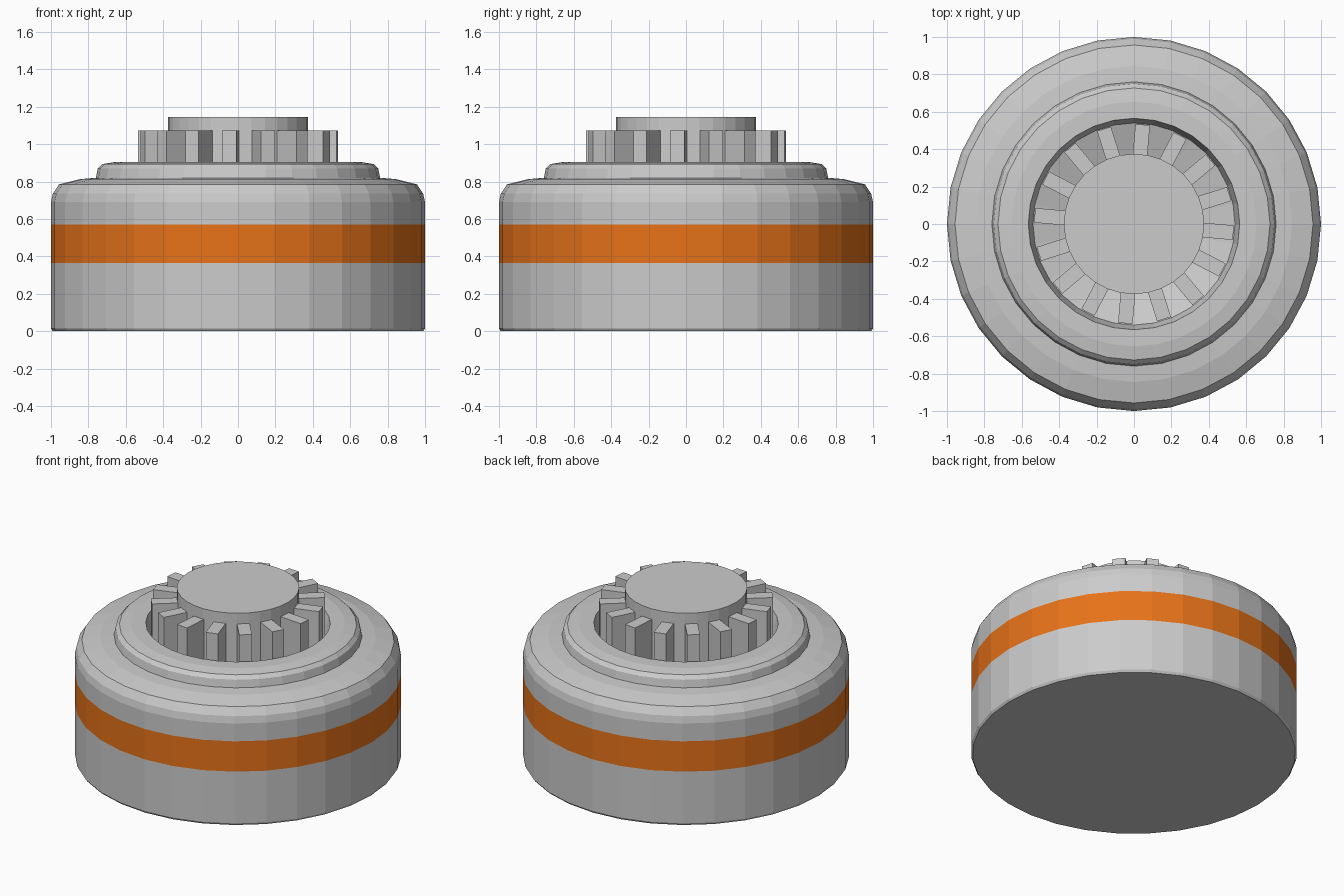
import bpy, bmesh
from math import cos, sin, tau, radians
from mathutils import Matrix

if "Cube" in bpy.data.objects:
    bpy.data.objects.remove(bpy.data.objects["Cube"])

SIDES = 32


def lathe(name, profile, color=None):
    """Spin (radius, z) points, listed from the bottom up the outside."""
    bm = bmesh.new()
    rings = [[bm.verts.new((r * cos(tau * i / SIDES), r * sin(tau * i / SIDES), z))
              for i in range(SIDES)] for r, z in profile]
    for a, b in zip(rings, rings[1:]):
        for i in range(SIDES):
            j = (i + 1) % SIDES
            bm.faces.new((a[i], a[j], b[j], b[i]))
    bmesh.ops.remove_doubles(bm, verts=bm.verts, dist=1e-5)
    return finish(name, bm, color)


def finish(name, bm, color=None):
    mesh = bpy.data.meshes.new(name)
    bm.to_mesh(mesh)
    bm.free()
    obj = bpy.data.objects.new(name, mesh)
    bpy.context.collection.objects.link(obj)
    if color:
        mat = bpy.data.materials.new(name + "_color")
        mat.diffuse_color = color
        mat.use_nodes = True
        mat.node_tree.nodes["Principled BSDF"].inputs["Base Color"].default_value = mat.diffuse_color
        mesh.materials.append(mat)
    return obj


# Lower housing with a slightly eased bottom edge
lathe("lower_housing", [(0, 0), (0.99, 0), (1, 0.015), (1, 0.365)])

# Flush orange stripe
lathe("orange_band", [(1, 0.365), (1, 0.57)], (0.8, 0.17, 0.01, 1))

# Rounded shoulder, raised collar and the socket around the gear
lathe("upper_housing", [
    (1, 0.57), (1, 0.69), (0.99, 0.735), (0.957, 0.785), (0.845, 0.813),
    (0.76, 0.82), (0.75, 0.87), (0.727, 0.893), (0.655, 0.905), (0.565, 0.905),
    (0.54, 0.80), (0.37, 0.74)])

# Central hub
lathe("hub", [(0.375, 0.74), (0.375, 1.145), (0, 1.145)])

# Sixteen gear teeth around the hub
bm = bmesh.new()
INNER, OUTER, LOW, HIGH, WIDTH = 0.35, 0.533, 0.74, 1.073, 0.078
for k in range(16):
    place = (Matrix.Rotation(radians(-5 + 22.5 * k), 4, 'Z')
             @ Matrix.Translation(((INNER + OUTER) / 2, 0, (LOW + HIGH) / 2))
             @ Matrix.Diagonal((OUTER - INNER, WIDTH, HIGH - LOW, 1)))
    bmesh.ops.create_cube(bm, size=1, matrix=place)
finish("gear_teeth", bm)
